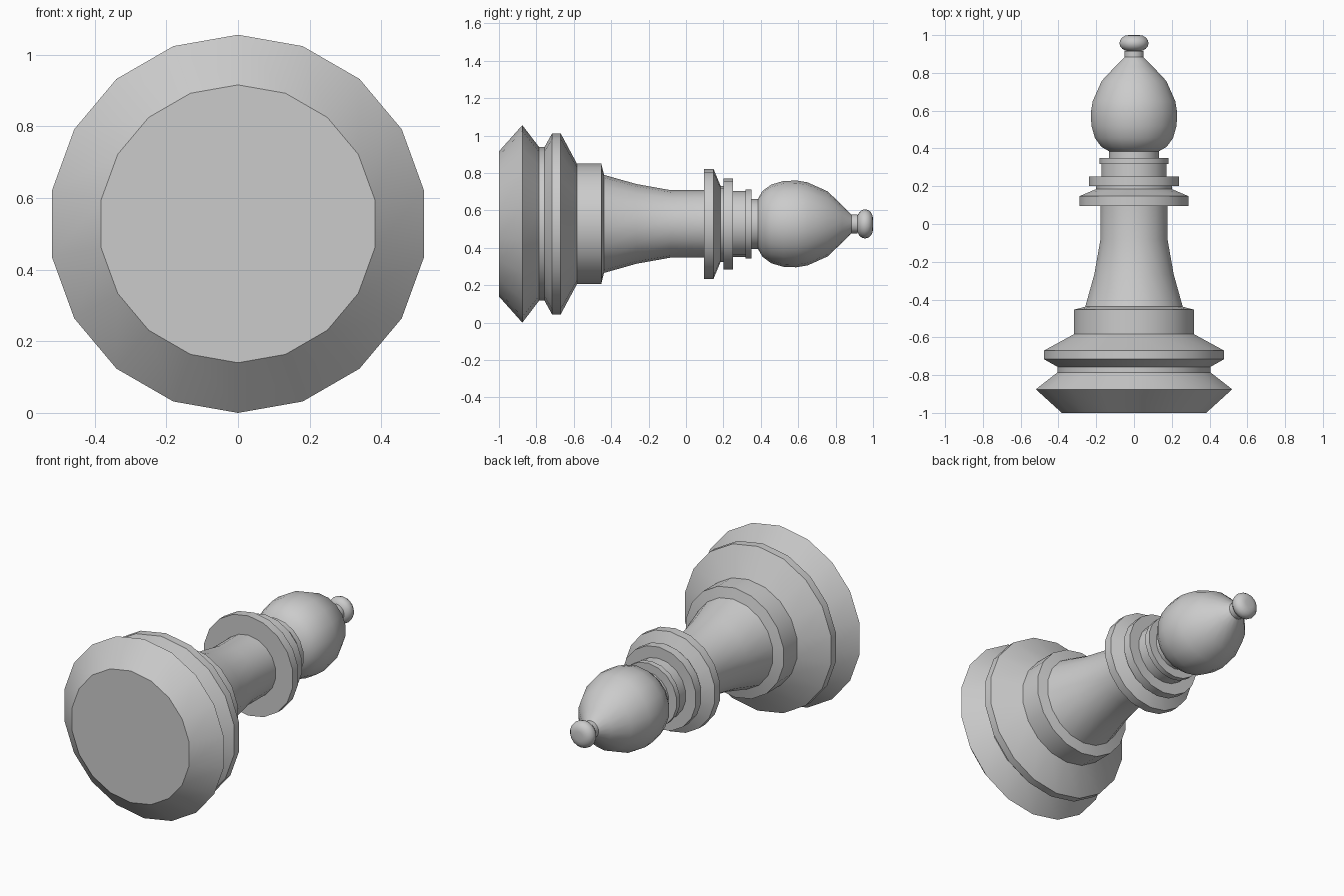
import bpy
import bmesh
from math import sin, cos, pi, radians

SIDES = 18
AXIS_Z = 0.528

cube = bpy.data.objects.get("Cube")
if cube:
    bpy.data.objects.remove(cube, do_unlink=True)

grey = bpy.data.materials.new("light_grey")
grey.use_nodes = True
colour = (0.6, 0.6, 0.6, 1)
grey.diffuse_color = colour
grey.node_tree.nodes["Principled BSDF"].inputs["Base Color"].default_value = colour


def lathe(name, profile, cap_start=False, cap_end=False):
    """Turn (y, radius) pairs around the lying axis of the piece."""
    bm = bmesh.new()
    rings = []
    for y, r in profile:
        angles = [pi / 2 + 2 * pi * k / SIDES for k in range(SIDES)]
        rings.append([bm.verts.new((r * cos(a), y, AXIS_Z + r * sin(a))) for a in angles])
    for lower, upper in zip(rings, rings[1:]):
        for j in range(SIDES):
            k = (j + 1) % SIDES
            bm.faces.new((lower[j], upper[j], upper[k], lower[k]))
    if cap_start:
        bm.faces.new(rings[0])
    if cap_end:
        bm.faces.new(rings[-1][::-1])
    mesh = bpy.data.meshes.new(name)
    bm.to_mesh(mesh)
    bm.free()
    mesh.materials.append(grey)
    obj = bpy.data.objects.new(name, mesh)
    bpy.context.collection.objects.link(obj)
    bpy.ops.object.select_all(action="DESELECT")
    obj.select_set(True)
    bpy.context.view_layer.objects.active = obj
    bpy.ops.object.shade_smooth_by_angle(angle=radians(32))
    return obj


# Stepped foot
lathe("base", [(-1, 0.388), (-0.875, 0.528), (-0.785, 0.41), (-0.757, 0.41),
               (-0.716, 0.484), (-0.67, 0.484), (-0.583, 0.322),
               (-0.453, 0.322), (-0.438, 0.262)], cap_start=True)

# Flared column
lathe("stem", [(-0.438, 0.262), (-0.265, 0.213), (-0.08, 0.18), (0.096, 0.18)])

# Stacked rings under the head
lathe("collar", [(0.096, 0.18), (0.096, 0.294), (0.147, 0.294), (0.185, 0.203),
                 (0.2, 0.203), (0.2, 0.243), (0.252, 0.243), (0.252, 0.176),
                 (0.318, 0.176), (0.318, 0.185), (0.35, 0.185), (0.35, 0.134),
                 (0.385, 0.134)])

# Egg-shaped head with short neck
lathe("head", [(0.385, 0.134), (0.408, 0.175), (0.455, 0.21), (0.52, 0.229),
               (0.59, 0.232), (0.65, 0.222), (0.757, 0.174), (0.835, 0.1),
               (0.885, 0.05), (0.917, 0.05)])

# Flattened ball on the tip
ball = [(0.9575 - 0.0425 * cos(t), 0.05 * 0.56 + 0.05 * sin(t))
        for t in [pi * i / 8 for i in range(9)]]
lathe("finial", ball, cap_start=True, cap_end=True)
